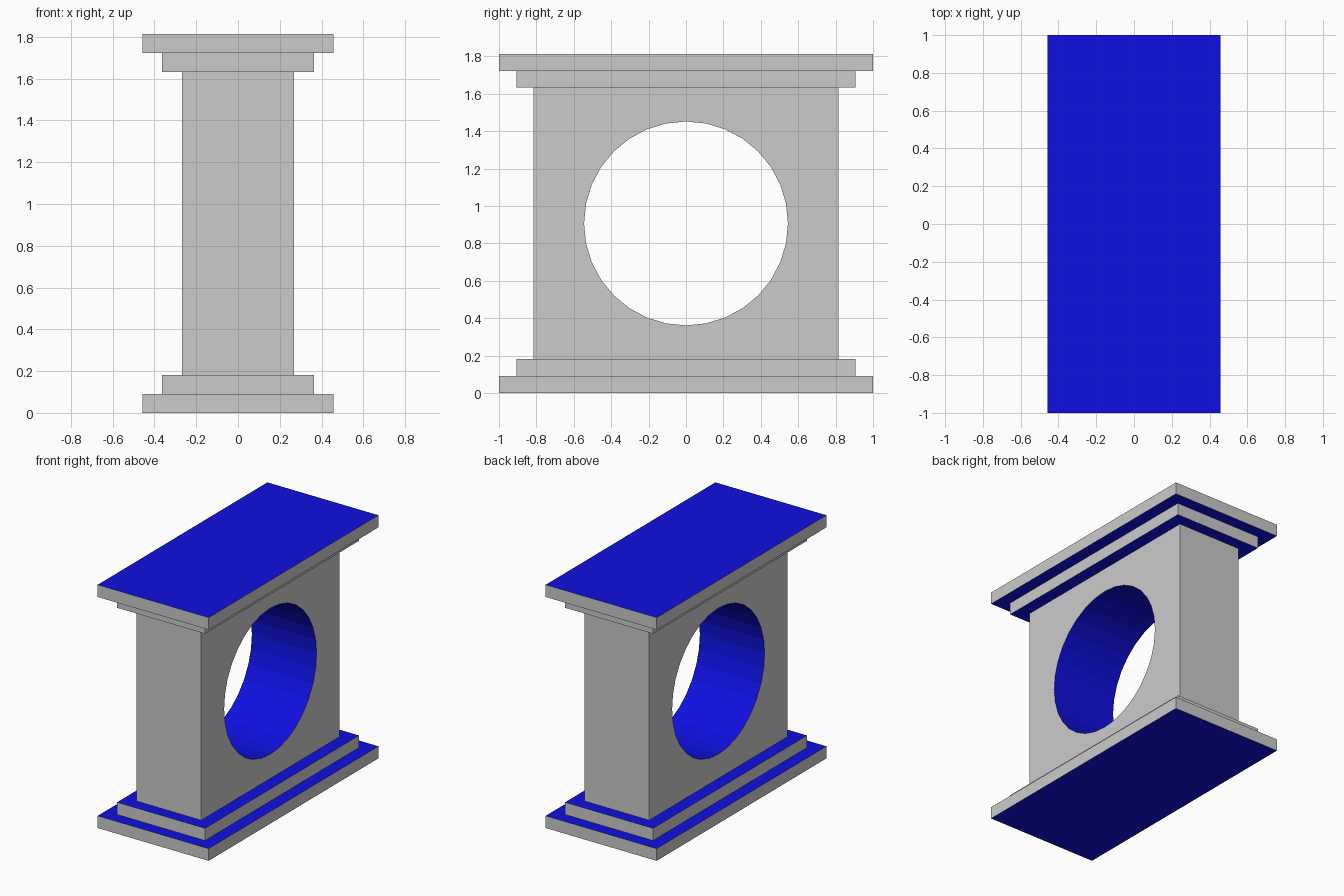
import bpy, math

if "Cube" in bpy.data.objects:
    bpy.data.objects.remove(bpy.data.objects["Cube"])

STEP = 0.0907          # thickness of every plinth slab
HEIGHT = 20 * STEP     # total height

blue = bpy.data.materials.new("blue")
blue.diffuse_color = (0.005, 0.005, 0.75, 1)
blue.use_nodes = True
blue.node_tree.nodes["Principled BSDF"].inputs["Base Color"].default_value = blue.diffuse_color


def finish(name, paint):
    """Name the new object; faces chosen by paint() are blue, the rest stay plain."""
    obj = bpy.context.object
    obj.name = obj.data.name = name
    bpy.ops.object.transform_apply(location=True, rotation=True, scale=True)
    obj.data.materials.append(None)
    obj.data.materials.append(blue)
    for face in obj.data.polygons:
        face.material_index = 1 if paint(face) else 0
    return obj


def block(name, half_x, half_y, z0, z1):
    bpy.ops.mesh.primitive_cube_add(size=1, location=(0, 0, (z0 + z1) / 2))
    bpy.context.object.scale = (2 * half_x, 2 * half_y, z1 - z0)
    return finish(name, lambda f: abs(f.normal.z) > 0.9)


# Stepped slabs, mirrored at the foot and the head
for level, (kind, hx, hy) in enumerate([("outer_slab", 0.458, 1.0),
                                        ("inner_slab", 0.363, 0.907)]):
    z0, z1 = level * STEP, (level + 1) * STEP
    block("base_" + kind, hx, hy, z0, z1)
    block("top_" + kind, hx, hy, HEIGHT - z1, HEIGHT - z0)

# Central wall
wall = block("wall", 0.267, 0.815, 2 * STEP, HEIGHT - 2 * STEP)

# Round opening through the wall, with a blue lining
bpy.ops.mesh.primitive_cylinder_add(vertices=32, radius=0.545, depth=1,
                                    location=(0, 0, HEIGHT / 2),
                                    rotation=(0, math.pi / 2, 0))
cutter = finish("opening_cutter", lambda f: True)
cutter.hide_render = True

cut = wall.modifiers.new("opening", 'BOOLEAN')
cut.operation = 'DIFFERENCE'
cut.solver = 'EXACT'
cut.object = cutter
bpy.context.view_layer.objects.active = wall
bpy.ops.object.modifier_apply(modifier=cut.name)
bpy.data.objects.remove(cutter)
